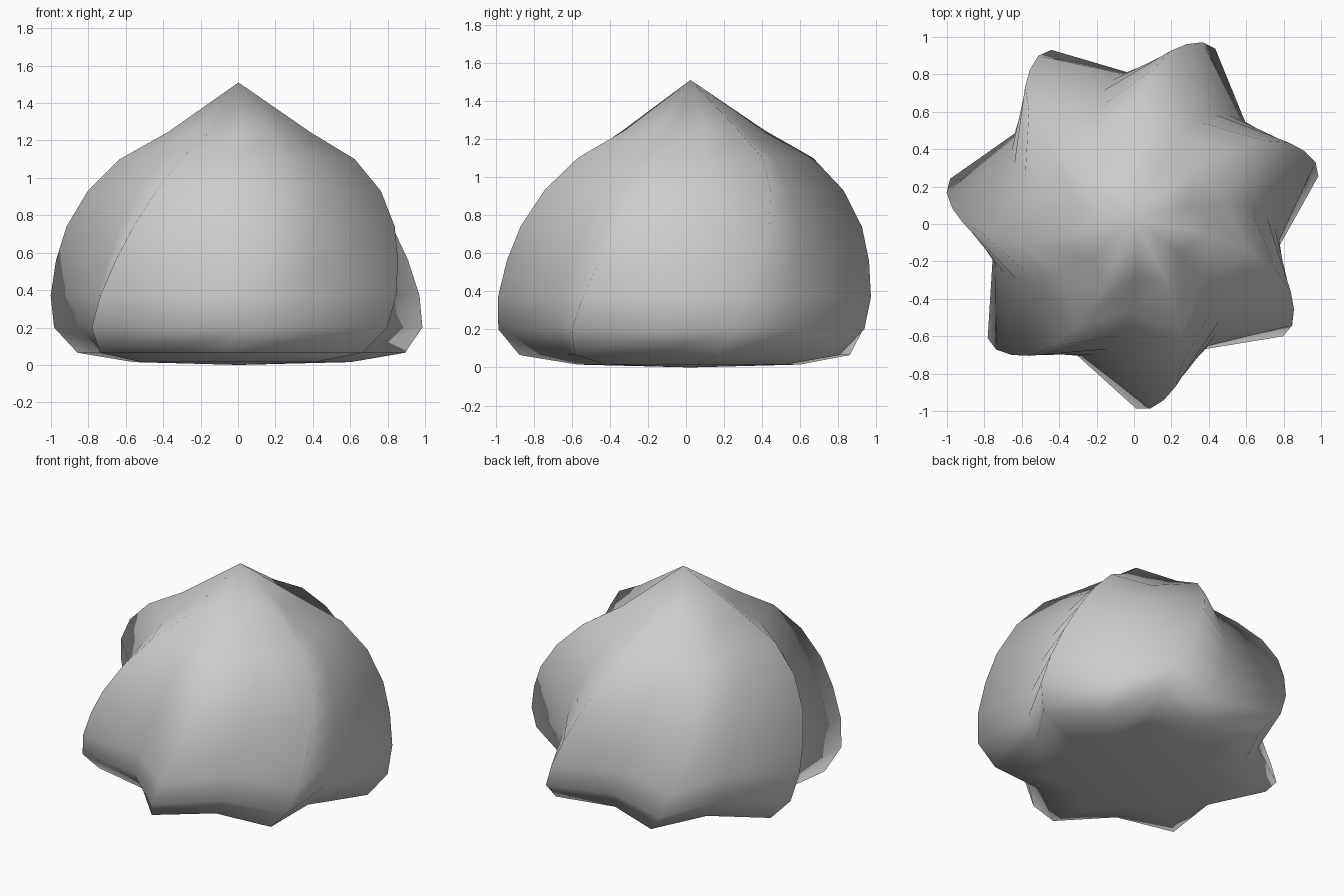
import bpy, bmesh
from math import radians, cos, sin, pi

if "Cube" in bpy.data.objects:
    bpy.data.objects.remove(bpy.data.objects["Cube"])

# Twisted seven-lobed swirl: (height, ridge radius, ridge angle) per ring
LOBES = 7
VALLEY = 0.77
CENTRE = (0.003, 0.024)
RINGS = [
    (0.015, 0.60, -98.5), (0.065, 0.90, -94.0), (0.20, 1.01, -89.6),
    (0.37, 1.015, -85.3), (0.56, 0.978, -80.8), (0.74, 0.92, -76.2),
    (0.93, 0.81, -71.5), (1.10, 0.645, -67.0), (1.245, 0.39, -62.5),
]

bm = bmesh.new()
n = LOBES * 2


def ring(z, r, angle):
    verts = []
    for i in range(n):
        a = radians(angle) + i * 2 * pi / n
        k = r if i % 2 == 0 else r * VALLEY
        verts.append(bm.verts.new((CENTRE[0] + k * cos(a), CENTRE[1] + k * sin(a), z)))
    return verts


rings = [ring(*row) for row in RINGS]
bottom = bm.verts.new((*CENTRE, 0.0))
tip = bm.verts.new((*CENTRE, 1.51))

# Skin the rings and close both ends with fans
for lower, upper in zip(rings, rings[1:]):
    for i in range(n):
        j = (i + 1) % n
        bm.faces.new((lower[i], lower[j], upper[j], upper[i]))
for i in range(n):
    j = (i + 1) % n
    bm.faces.new((bottom, rings[0][j], rings[0][i]))
    bm.faces.new((tip, rings[-1][i], rings[-1][j]))
for f in bm.faces:
    f.smooth = True

mesh = bpy.data.meshes.new("cream_swirl")
bm.to_mesh(mesh)
bm.free()
obj = bpy.data.objects.new("cream_swirl", mesh)
bpy.context.collection.objects.link(obj)
